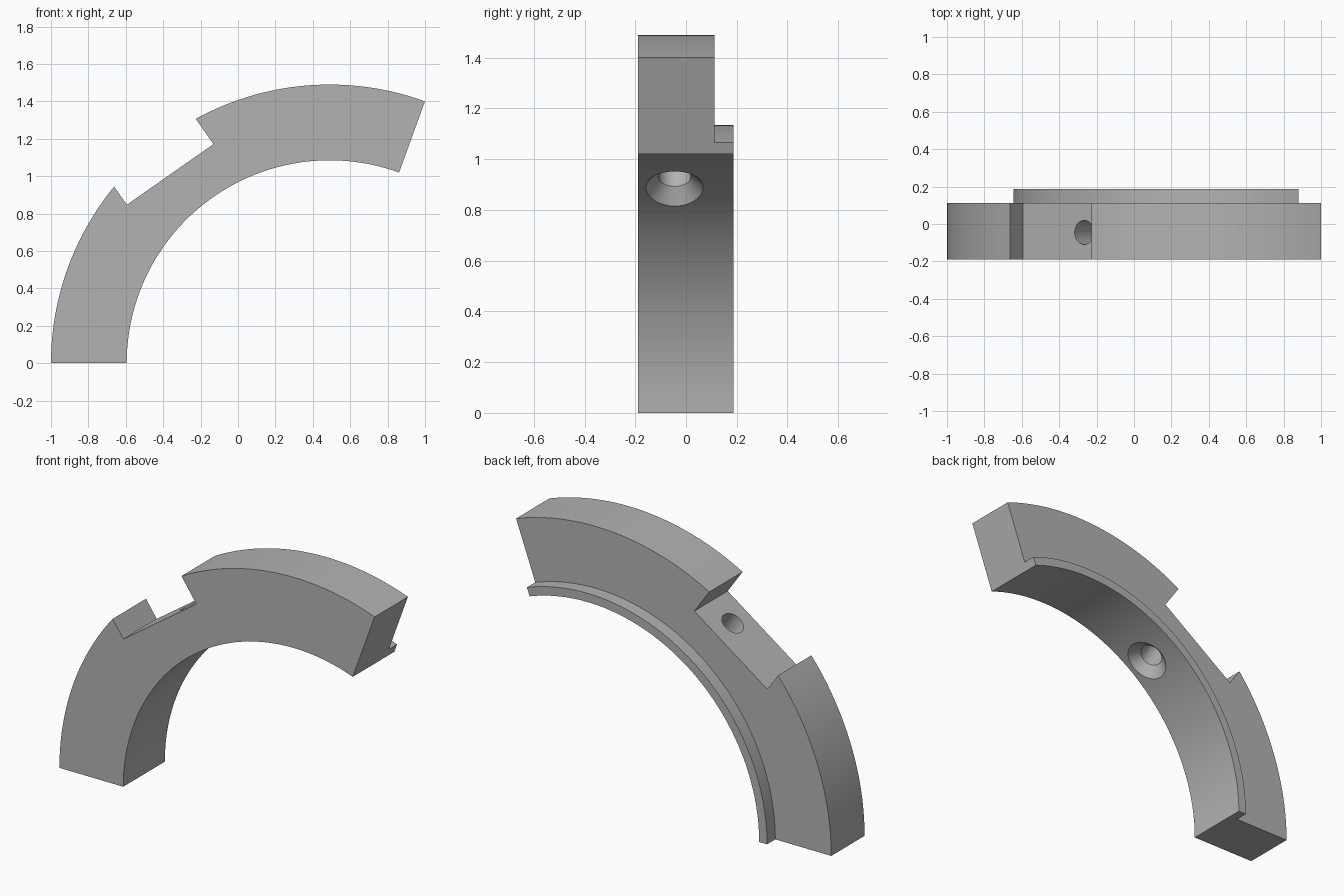
import bpy, bmesh
from math import radians, cos, sin
from mathutils import Vector, Matrix

cube = bpy.data.objects.get("Cube")
if cube:
    bpy.data.objects.remove(cube, do_unlink=True)

CENTRE = Vector((0.49, 0, 0))           # centre of the arc
START, END, STEPS = radians(70), radians(180), 110
MID = radians(125)                      # direction of the notch and hole
R_IN, R_LIP, R_OUT = 1.085, 1.135, 1.49
Y_FRONT, Y_BACK, Y_LIP = -0.19, 0.112, 0.187

grey = bpy.data.materials.new("plain grey")
grey.use_nodes = True
grey.diffuse_color = (0.45, 0.45, 0.45, 1)
grey.node_tree.nodes["Principled BSDF"].inputs["Base Color"].default_value = grey.diffuse_color


def finish(name, bm):
    bmesh.ops.recalc_face_normals(bm, faces=bm.faces)
    mesh = bpy.data.meshes.new(name)
    bm.to_mesh(mesh)
    bm.free()
    mesh.materials.append(grey)
    obj = bpy.data.objects.new(name, mesh)
    bpy.context.scene.collection.objects.link(obj)
    return obj


def sweep(name, section, place, count, closed=False):
    """Join copies of a section, placed by place(point, index), into a solid."""
    bm = bmesh.new()
    rings = [[bm.verts.new(place(p, i)) for p in section] for i in range(count)]
    n = len(section)
    pairs = list(zip(rings, rings[1:])) + ([(rings[-1], rings[0])] if closed else [])
    for a, b in pairs:
        for k in range(n if not closed else n - 1):
            m = (k + 1) % n
            bm.faces.new((a[k], a[m], b[m], b[k]))
    if closed:
        bm.faces.new([r[0] for r in rings])
        bm.faces.new([r[-1] for r in rings])
    else:
        bm.faces.new(rings[0])
        bm.faces.new(rings[-1])
    return finish(name, bm)


# Curved segment with a thin raised lip along the inner back edge
def on_arc(p, i):
    a = START + (END - START) * i / (STEPS - 1)
    return CENTRE + Vector((p[0] * cos(a), p[1], p[0] * sin(a)))


section = [(R_IN, Y_FRONT), (R_OUT, Y_FRONT), (R_OUT, Y_BACK),
           (R_LIP, Y_BACK), (R_LIP, Y_LIP), (R_IN, Y_LIP)]
segment = sweep("arc_segment", section, on_arc, STEPS)

# Local frame at the notch: along the arc, across, and outward
along = Vector((sin(MID), 0, -cos(MID)))
outward = Vector((cos(MID), 0, sin(MID)))


def local(t, y, d):
    return CENTRE + along * t + outward * d + Vector((0, y, 0))


# Flat-bottomed notch cutter
notch = sweep("notch_cutter", [(-0.402, 1.316), (0.163, 1.316), (0.163, 1.7), (-0.402, 1.7)],
              lambda p, i: local(p[0], -0.5 + i, p[1]), 2)

# Countersunk screw hole cutter
SIDES = 48
hole_profile = [(0.147, 1.05), (0.064, 1.135), (0.064, 1.45)]


def around(p, i):
    a = radians(360) * i / SIDES
    return local(p[0] * cos(a), -0.045 + p[0] * sin(a), p[1])


hole = sweep("hole_cutter", hole_profile, around, SIDES, closed=True)

# Cut the notch and hole
bpy.context.view_layer.objects.active = segment
segment.select_set(True)
for cutter in (notch, hole):
    mod = segment.modifiers.new(cutter.name, "BOOLEAN")
    mod.operation, mod.solver, mod.object = "DIFFERENCE", "EXACT", cutter
    bpy.ops.object.modifier_apply(modifier=mod.name)
    bpy.data.objects.remove(cutter, do_unlink=True)

bpy.ops.object.shade_smooth_by_angle(angle=radians(25))
